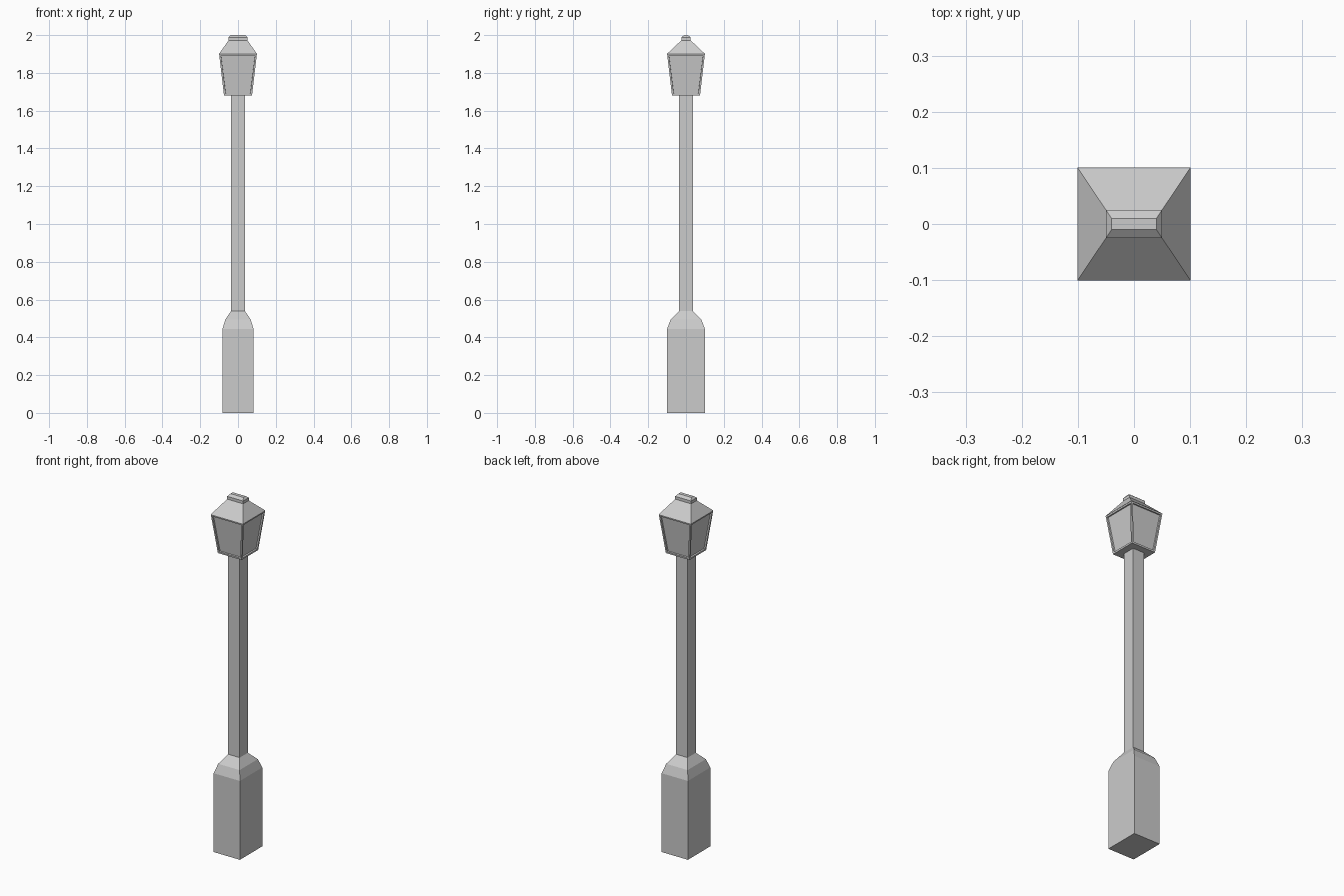
import bpy, bmesh

if "Cube" in bpy.data.objects:
    bpy.data.objects.remove(bpy.data.objects["Cube"])


def loft(name, sections, panes=False):
    """Stack rectangular sections (half_x, half_y, z) into a closed solid."""
    bm = bmesh.new()
    rings = [[bm.verts.new((sx * hx, sy * hy, z))
              for sx, sy in ((-1, -1), (1, -1), (1, 1), (-1, 1))]
             for hx, hy, z in sections]
    bm.faces.new(rings[0][::-1])
    bm.faces.new(rings[-1])
    sides = []
    for a, b in zip(rings, rings[1:]):
        for i in range(4):
            j = (i + 1) % 4
            sides.append(bm.faces.new((a[i], a[j], b[j], b[i])))
    bm.normal_update()
    if panes:
        # Frame each side, then sink the glass behind it
        bmesh.ops.inset_individual(bm, faces=sides, thickness=0.013, depth=0)
        bmesh.ops.inset_individual(bm, faces=sides, thickness=0.001, depth=-0.008)
    mesh = bpy.data.meshes.new(name)
    bm.to_mesh(mesh)
    bm.free()
    obj = bpy.data.objects.new(name, mesh)
    bpy.context.collection.objects.link(obj)
    return obj


# Pedestal with two-step sloped shoulder
loft("pedestal", [(0.082, 0.10, 0), (0.082, 0.10, 0.445),
                  (0.067, 0.081, 0.495), (0.036, 0.036, 0.54)])

# Square post
loft("post", [(0.036, 0.036, 0.53), (0.036, 0.036, 1.685)])

# Tapered lantern with recessed panes
loft("lantern", [(0.074, 0.074, 1.68), (0.10, 0.10, 1.90)], panes=True)

# Hipped roof
loft("roof", [(0.101, 0.101, 1.90), (0.05, 0.025, 1.972)])

# Ridge cap with chamfered top
loft("ridge_cap", [(0.05, 0.025, 1.972), (0.05, 0.025, 1.988), (0.04, 0.01, 2.0)])
